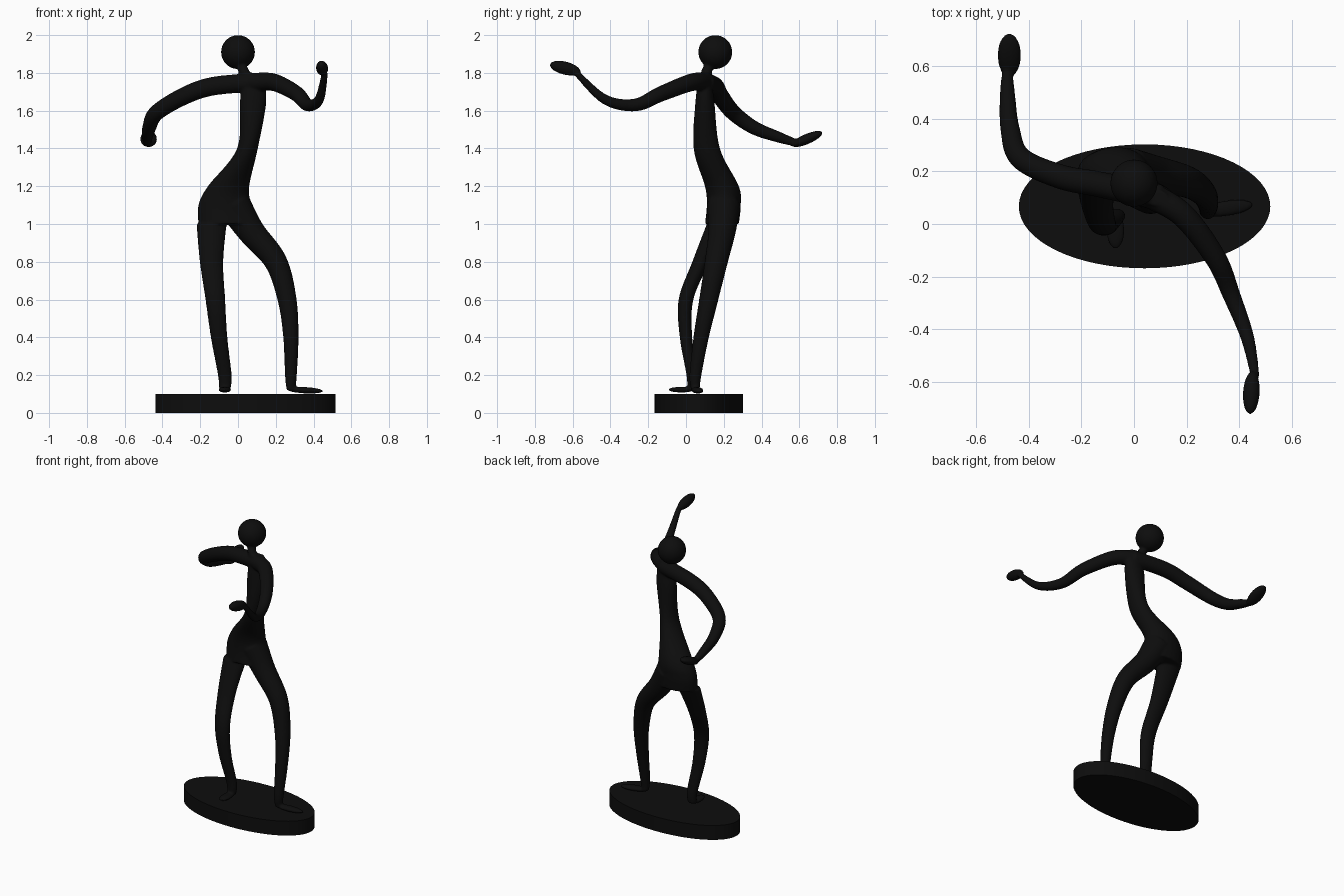
import bpy, bmesh, math
from mathutils import Matrix, Vector

cube = bpy.data.objects.get("Cube")
if cube:
    bpy.data.objects.remove(cube, do_unlink=True)

black = bpy.data.materials.new("matte_black")
black.use_nodes = True
black.diffuse_color = (0.004, 0.004, 0.004, 1)
black.node_tree.nodes["Principled BSDF"].inputs["Base Color"].default_value = black.diffuse_color

UP = Vector((0, 0, 1))
SIDEWAYS = Vector((1, 0, 0))


def taper(points, start, end, power, squash=1):
    """Give each point of a limb its two radii, easing from start to end."""
    rows = []
    for i, point in enumerate(points):
        radius = start + (end - start) * (i / (len(points) - 1)) ** power
        rows.append((*point, radius, radius * squash))
    return rows


def spline(rows, steps=8):
    """Catmull-Rom curve through rows of position and radii."""
    padded = [rows[0], *rows, rows[-1]]
    curve = []
    for i in range(len(rows) - 1):
        for step in range(steps):
            t = step / steps
            curve.append([b + t * ((c - a) + t * ((2 * a - 5 * b + 4 * c - d)
                          + t * (3 * b - a - 3 * c + d))) / 2
                          for a, b, c, d in zip(*padded[i:i + 4])])
    return curve + [rows[-1]]


def tube(bm, rows, reference, level=False, sides=24):
    """Sweep an ellipse along a curve; level keeps every ring horizontal."""
    path = spline(rows)
    centres = [Vector(row[:3]) for row in path]
    rings = []
    for i, (centre, row) in enumerate(zip(centres, path)):
        before = centres[max(i - 1, 0)]
        after = centres[min(i + 1, len(path) - 1)]
        along = UP if level else (after - before).normalized()
        u = (reference - along * reference.dot(along)).normalized()
        v = along.cross(u)
        ring = []
        for side in range(sides):
            angle = math.tau * side / sides
            ring.append(bm.verts.new(centre + u * row[3] * math.cos(angle)
                                     + v * row[4] * math.sin(angle)))
        rings.append(ring)
    for lower, upper in zip(rings, rings[1:]):
        for k in range(sides):
            n = (k + 1) % sides
            bm.faces.new((lower[k], lower[n], upper[n], upper[k]))
    bm.faces.new(rings[0])
    bm.faces.new(rings[-1])


def blob(bm, centre, width, length, height, direction):
    """Ellipsoid whose length points along direction."""
    turn = Vector(direction).to_track_quat("Y", "Z").to_matrix().to_4x4()
    size = Matrix.Diagonal((width, length, height, 1))
    bmesh.ops.create_uvsphere(bm, u_segments=32, v_segments=16, radius=1,
                              matrix=Matrix.Translation(centre) @ turn @ size)


def finish(name, bm):
    bmesh.ops.recalc_face_normals(bm, faces=bm.faces[:])
    mesh = bpy.data.meshes.new(name)
    bm.to_mesh(mesh)
    bm.free()
    mesh.materials.append(black)
    obj = bpy.data.objects.new(name, mesh)
    bpy.context.collection.objects.link(obj)
    bpy.ops.object.select_all(action="DESELECT")
    obj.select_set(True)
    bpy.context.view_layer.objects.active = obj
    bpy.ops.object.shade_smooth_by_angle(angle=math.radians(40))
    return obj


bm = bmesh.new()

# torso and hips
torso = [(.08, .1, 1.8, .05, .03), (.08, .1, 1.65, .07, .05), (.05, .11, 1.4, .055, .07),
         (-.05, .19, 1.2, .11, .09), (-.07, .2, 1.1, .14, .09), (-.06, .19, 1, .15, .09)]
tube(bm, torso, SIDEWAYS, level=True)

# neck and head
neck = [(.06, .1, 1.75), (.03, .11, 1.81), (0, .15, 1.88)]
tube(bm, taper(neck, .03, .025, 1), SIDEWAYS)
blob(bm, (0, .155, 1.91), .09, .09, .09, (0, -1, 0))

# right leg, bent forward, and its foot
right_leg = [(-.14, .17, 1), (-.14, .08, .8), (-.12, 0, .6),
             (-.1, 0, .4), (-.07, .03, .2), (-.07, .03, .12)]
tube(bm, taper(right_leg, .08, .03, .65, squash=.75), SIDEWAYS, level=True)
blob(bm, (-.07, -.025, .123), .035, .07, .015, (0, -1, 0))

# left leg, stepping outward, and its foot
left_leg = [(-.02, .2, 1.1), (.07, .19, .96), (.2, .16, .8), (.26, .12, .6),
            (.28, .08, .4), (.28, .05, .2), (.28, .05, .12)]
tube(bm, taper(left_leg, .09, .023, .75), SIDEWAYS)
blob(bm, (.355, .06, .12), .03, .1, .017, (1, .15, -.05))

# right arm, reaching backward, with a flat hand
right_arm = [(.1, .1, 1.75), (-.13, .15, 1.73), (-.28, .18, 1.68), (-.43, .25, 1.59),
             (-.47, .36, 1.51), (-.48, .49, 1.46), (-.48, .58, 1.43)]
tube(bm, taper(right_arm, .05, .02, 2), UP)
blob(bm, (-.473, .64, 1.45), .045, .09, .027, (0, .14, .06))

# left arm, reaching forward, with a raised hand
left_arm = [(.08, .1, 1.75), (.19, .03, 1.75), (.31, -.13, 1.69),
            (.37, -.27, 1.63), (.43, -.43, 1.66), (.46, -.58, 1.8)]
tube(bm, taper(left_arm, .05, .017, 1.4), UP)
blob(bm, (.445, -.64, 1.825), .032, .085, .035, (-.01, -.16, .04))

# fuse the body into one smooth cast surface
figure = finish("dancing_figure", bm)
fuse = figure.modifiers.new("fuse", "REMESH")
fuse.mode = "VOXEL"
fuse.voxel_size = .007
fuse.use_smooth_shade = True
soften = figure.modifiers.new("soften", "SMOOTH")
soften.iterations = 6

# oval base
bm = bmesh.new()
bmesh.ops.create_cone(bm, cap_ends=True, segments=64, radius1=1, radius2=1, depth=.1,
                      matrix=Matrix.Translation((.04, .067, .05)) @ Matrix.Diagonal((.477, .235, 1, 1)))
finish("oval_base", bm)
